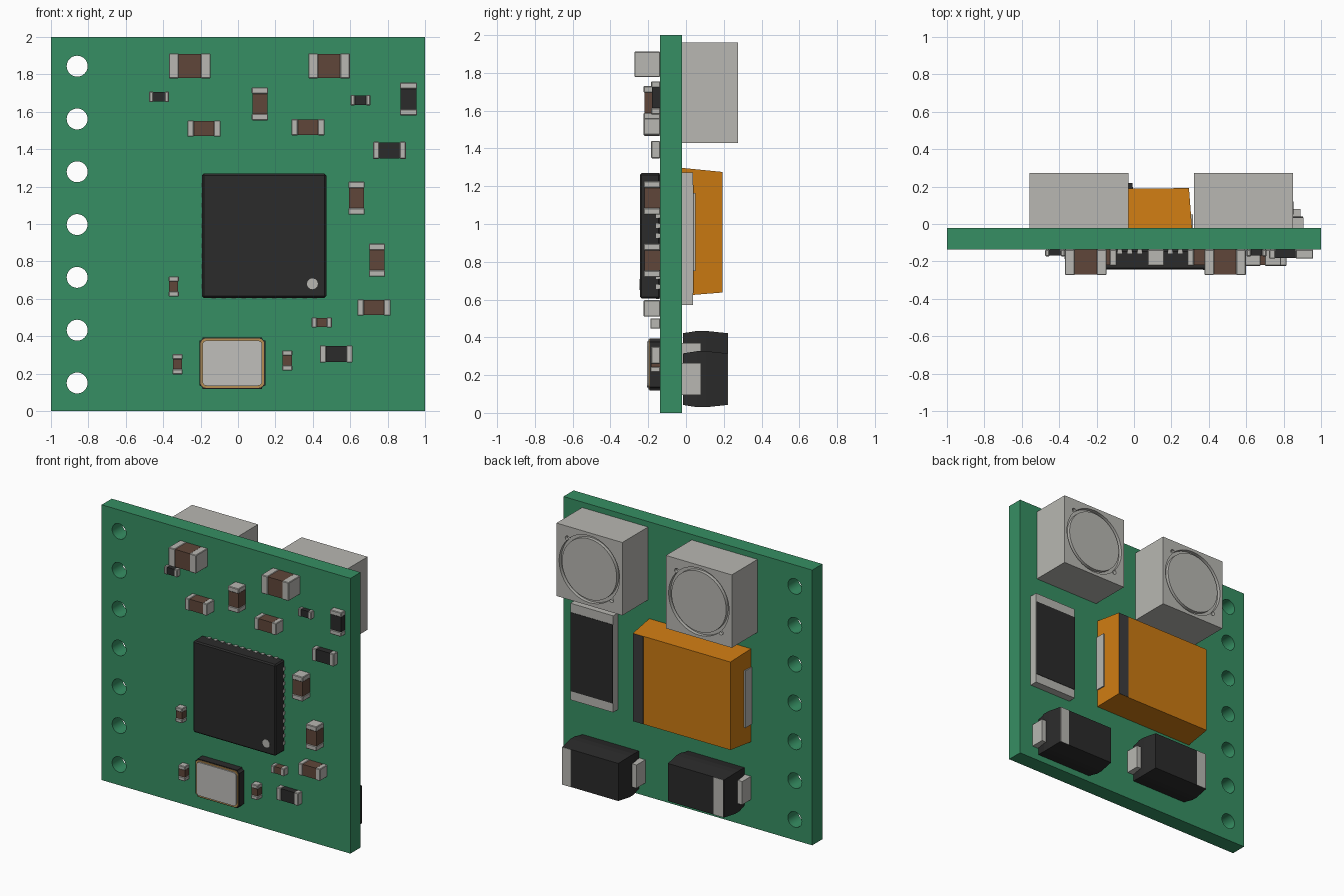
import bpy, bmesh, math
from mathutils import Matrix, Vector

cube = bpy.data.objects.get("Cube")
if cube:
    bpy.data.objects.remove(cube, do_unlink=True)


def material(name, rgb):
    m = bpy.data.materials.new(name)
    m.use_nodes = True
    m.diffuse_color = (*rgb, 1)
    m.node_tree.nodes["Principled BSDF"].inputs["Base Color"].default_value = (*rgb, 1)
    return m


GREEN = material("board green", (0.037, 0.275, 0.125))
GREY = material("metal grey", (0.48, 0.475, 0.445))
BLACK = material("package black", (0.024, 0.024, 0.024))
BROWN = material("ceramic brown", (0.115, 0.062, 0.042))
ORANGE = material("capacitor orange", (0.60, 0.195, 0.006))
GOLD = material("gold plating", (0.47, 0.27, 0.085))
LID = material("lid silver", (0.53, 0.52, 0.50))
STRIPE = material("stripe charcoal", (0.045, 0.045, 0.047))

FRONT, BACK = -0.137, -0.021      # y of the two board faces


def finish(name, bm, mat):
    bmesh.ops.recalc_face_normals(bm, faces=bm.faces)
    me = bpy.data.meshes.new(name)
    bm.to_mesh(me)
    bm.free()
    me.materials.append(mat)
    ob = bpy.data.objects.new(name, me)
    bpy.context.collection.objects.link(ob)
    return ob


def add_box(bm, x, y, z):
    """Add a box given (min, max) pairs."""
    size = [b - a for a, b in (x, y, z)]
    mid = [(a + b) / 2 for a, b in (x, y, z)]
    mtx = Matrix.Translation(mid) @ Matrix.Diagonal((*size, 1))
    return bmesh.ops.create_cube(bm, size=1, matrix=mtx)["verts"]


def box(name, x, y, z, mat, bevel=0):
    bm = bmesh.new()
    add_box(bm, x, y, z)
    if bevel:
        bmesh.ops.bevel(bm, geom=bm.edges[:], offset=bevel, segments=1, affect='EDGES')
    return finish(name, bm, mat)


def add_rod(bm, x, z, r, y0, y1, n=32):
    """Add a cylinder running along y."""
    mtx = Matrix.Translation((x, (y0 + y1) / 2, z)) @ Matrix.Rotation(math.pi / 2, 4, 'X')
    bmesh.ops.create_cone(bm, cap_ends=True, segments=n, radius1=r, radius2=r,
                          depth=abs(y1 - y0), matrix=mtx)


def loft(name, sections, mat):
    """Solid through rectangles (y, x0, x1, z0, z1)."""
    bm = bmesh.new()
    rings = [[bm.verts.new((px, y, pz)) for px, pz in ((x0, z0), (x1, z0), (x1, z1), (x0, z1))]
             for y, x0, x1, z0, z1 in sections]
    bm.faces.new(rings[0])
    bm.faces.new(rings[-1])
    for a, b in zip(rings, rings[1:]):
        for i in range(4):
            j = (i + 1) % 4
            bm.faces.new((a[i], a[j], b[j], b[i]))
    return finish(name, bm, mat)


def select(ob):
    bpy.ops.object.select_all(action='DESELECT')
    ob.select_set(True)
    bpy.context.view_layer.objects.active = ob


def cut(ob, bm):
    """Subtract a bmesh from an object and smooth the round walls."""
    cutter = finish("cutter", bm, ob.data.materials[0])
    cutter.hide_render = True
    mod = ob.modifiers.new("cut", 'BOOLEAN')
    mod.operation, mod.solver, mod.object = 'DIFFERENCE', 'EXACT', cutter
    select(ob)
    bpy.ops.object.modifier_apply(modifier=mod.name)
    bpy.data.objects.remove(cutter, do_unlink=True)
    bpy.ops.object.shade_smooth_by_angle(angle=math.radians(30))


# Circuit board with a column of holes
board = box("circuit_board", (-1, 1), (FRONT, BACK), (0, 2), GREEN)
bm = bmesh.new()
for i in range(7):
    add_rod(bm, -0.86, 0.15 + i * 0.2823, 0.056, FRONT - 0.1, BACK + 0.1)
cut(board, bm)


# Small two-terminal chips on the front face
def chip(name, cx, cz, length, width, height, term, mat, upright):
    def span(a0, a1, w):
        along, across = (a0, a1), (-w / 2, w / 2)
        x, z = (across, along) if upright else (along, across)
        return (cx + x[0], cx + x[1]), (cz + z[0], cz + z[1])
    h = length / 2
    x, z = span(-h + term, h - term, width - 0.006)
    box(name + "_body", x, (FRONT - height + 0.004, FRONT), z, mat)
    bm = bmesh.new()
    for a0, a1 in ((-h, -h + term), (h - term, h)):
        x, z = span(a0, a1, width)
        add_box(bm, x, (FRONT - height, FRONT), z)
    bmesh.ops.bevel(bm, geom=bm.edges[:], offset=0.004, segments=1, affect='EDGES')
    finish(name + "_terminals", bm, GREY)


# kind: length, width, height, terminal, colour
KINDS = {
    "large_capacitor": (0.222, 0.134, 0.136, 0.052, BROWN),
    "medium_capacitor": (0.177, 0.087, 0.087, 0.035, BROWN),
    "small_capacitor": (0.108, 0.055, 0.052, 0.028, BROWN),
    "medium_resistor": (0.175, 0.092, 0.048, 0.033, BLACK),
    "small_resistor": (0.106, 0.056, 0.036, 0.023, BLACK),
}
# kind: (x, z, upright)
PLACES = {
    "large_capacitor": [(-0.258, 1.845, 0), (0.487, 1.845, 0)],
    "medium_capacitor": [(-0.182, 1.51, 0), (0.117, 1.642, 1), (0.374, 1.517, 0),
                         (0.633, 1.138, 1), (0.743, 0.807, 1), (0.727, 0.553, 0)],
    "small_capacitor": [(-0.344, 0.666, 1), (0.448, 0.473, 0), (-0.323, 0.25, 1), (0.263, 0.27, 1)],
    "medium_resistor": [(0.912, 1.668, 1), (0.81, 1.394, 0), (0.525, 0.305, 0)],
    "small_resistor": [(-0.422, 1.68, 0), (0.655, 1.662, 0)],
}
for kind, spots in PLACES.items():
    for i, (x, z, upright) in enumerate(spots, 1):
        chip(f"{kind}_{i}", x, z, *KINDS[kind], upright)

# Main processor package, edge pins and marker dot
CX, CZ, CH = 0.14, 0.937, 0.332
box("processor_body", (CX - CH, CX + CH), (-0.244, FRONT), (CZ - CH, CZ + CH), BLACK, 0.009)
bm = bmesh.new()
for i in range(11):
    t = (i - 5) * 0.054
    for s in (-1, 1):
        e = sorted((s * (CH - 0.03), s * (CH + 0.002)))
        y = (FRONT - 0.022, FRONT)
        add_box(bm, (CX + t - 0.012, CX + t + 0.012), y, (CZ + e[0], CZ + e[1]))
        add_box(bm, (CX + e[0], CX + e[1]), y, (CZ + t - 0.012, CZ + t + 0.012))
finish("processor_pins", bm, GREY)
bm = bmesh.new()
add_rod(bm, 0.398, 0.68, 0.029, -0.246, -0.24, 24)
finish("processor_marker_dot", bm, GREY)

# Crystal oscillator: notched base, gold frame, metal lid
X0, X1, Z0, Z1 = -0.207, 0.146, 0.118, 0.394
base = box("oscillator_base", (X0, X1), (-0.193, FRONT), (Z0, Z1), BLACK)
bm = bmesh.new()
for x in (X0, X1):
    for z in (Z0, Z1):
        add_rod(bm, x, z, 0.018, -0.25, FRONT + 0.02, 16)
cut(base, bm)


def rounded_plate(name, inset, r, y, mat):
    bm = bmesh.new()
    add_box(bm, (X0 + inset, X1 - inset), y, (Z0 + inset, Z1 - inset))
    upright = [e for e in bm.edges if abs(e.verts[0].co.y - e.verts[1].co.y) > 1e-4]
    bmesh.ops.bevel(bm, geom=upright, offset=r, segments=4, profile=0.5, affect='EDGES')
    finish(name, bm, mat)


rounded_plate("oscillator_gold_frame", 0.006, 0.03, (-0.198, -0.19), GOLD)
rounded_plate("oscillator_lid", 0.017, 0.022, (-0.207, -0.195), LID)

# Two shielded inductors with a ring groove and two small notches
for i, x in enumerate((-0.295, 0.585), 1):
    z, top = 1.695, 0.274
    ob = box(f"inductor_{i}", (x - 0.265, x + 0.265), (BACK, top), (z - 0.265, z + 0.265), GREY)
    bm = bmesh.new()
    rim = [bm.verts.new((x + r, y, z)) for r, y in
           ((0.22, top - 0.025), (0.243, top - 0.025), (0.243, top + 0.03), (0.22, top + 0.03))]
    edges = [bm.edges.new((rim[k], rim[(k + 1) % 4])) for k in range(4)]
    bmesh.ops.spin(bm, geom=rim + edges, cent=(x, 0, z), axis=(0, 1, 0),
                   angle=math.tau, steps=56, use_merge=True)
    bmesh.ops.remove_doubles(bm, verts=bm.verts, dist=1e-5)
    cut(ob, bm)
    bm = bmesh.new()
    for s in (-1, 1):
        d = s * 0.25 * math.sqrt(0.5)
        add_rod(bm, x + d, z + d, 0.018, top - 0.025, top + 0.03, 12)
    cut(ob, bm)

# Large flat resistor on the back
box("power_resistor_body", (0.56, 0.905), (BACK, 0.036), (0.57, 1.272), GREY)
box("power_resistor_coating", (0.562, 0.903), (0.034, 0.039), (0.635, 1.207), BLACK)

# Moulded capacitor with a polarity stripe and end terminals
loft("moulded_capacitor", [(BACK, -0.508, 0.31, 0.62, 1.297), (0.19, -0.49, 0.294, 0.637, 1.276)], ORANGE)
box("moulded_capacitor_stripe", (0.21, 0.293), (0.186, 0.192), (0.638, 1.275), STRIPE)
for side, x in (("right", (-0.514, -0.49)), ("left", (0.29, 0.316))):
    box(f"moulded_capacitor_terminal_{side}", x, (BACK, 0.05), (0.75, 1.165), GREY)

# Two diodes: bulged body, bent end terminals and a polarity stripe
for i, (x0, z0, sx) in enumerate(((-0.472, 0.137, (0.02, 0.095)), (0.378, 0.03, (0.39, 0.465))), 1):
    x1, z1 = x0 + 0.475, z0 + 0.297
    t = 0.012
    loft(f"diode_{i}_body", [(BACK + 0.005, x0 + t, x1 - t, z0 + t, z1 - t), (0.06, x0, x1, z0, z1),
                             (0.105, x0, x1, z0, z1),
                             (0.22, x0 + t, x1 - t, z0 + t, z1 - t)], BLACK)
    box(f"diode_{i}_stripe", (x0 + sx[0], x0 + sx[1]) if i == 1 else (x0 + sx[0], x0 + sx[1] - 0.003),
        (0.216, 0.222), (z0 + t, z1 - t), GREY)
    bm = bmesh.new()
    for e in ((x0 - 0.036, x0 + 0.03), (x1 - 0.03, x1 + 0.036)):
        add_box(bm, e, (BACK, 0.08), (z0 + 0.064, z1 - 0.064))
    finish(f"diode_{i}_terminals", bm, GREY)
